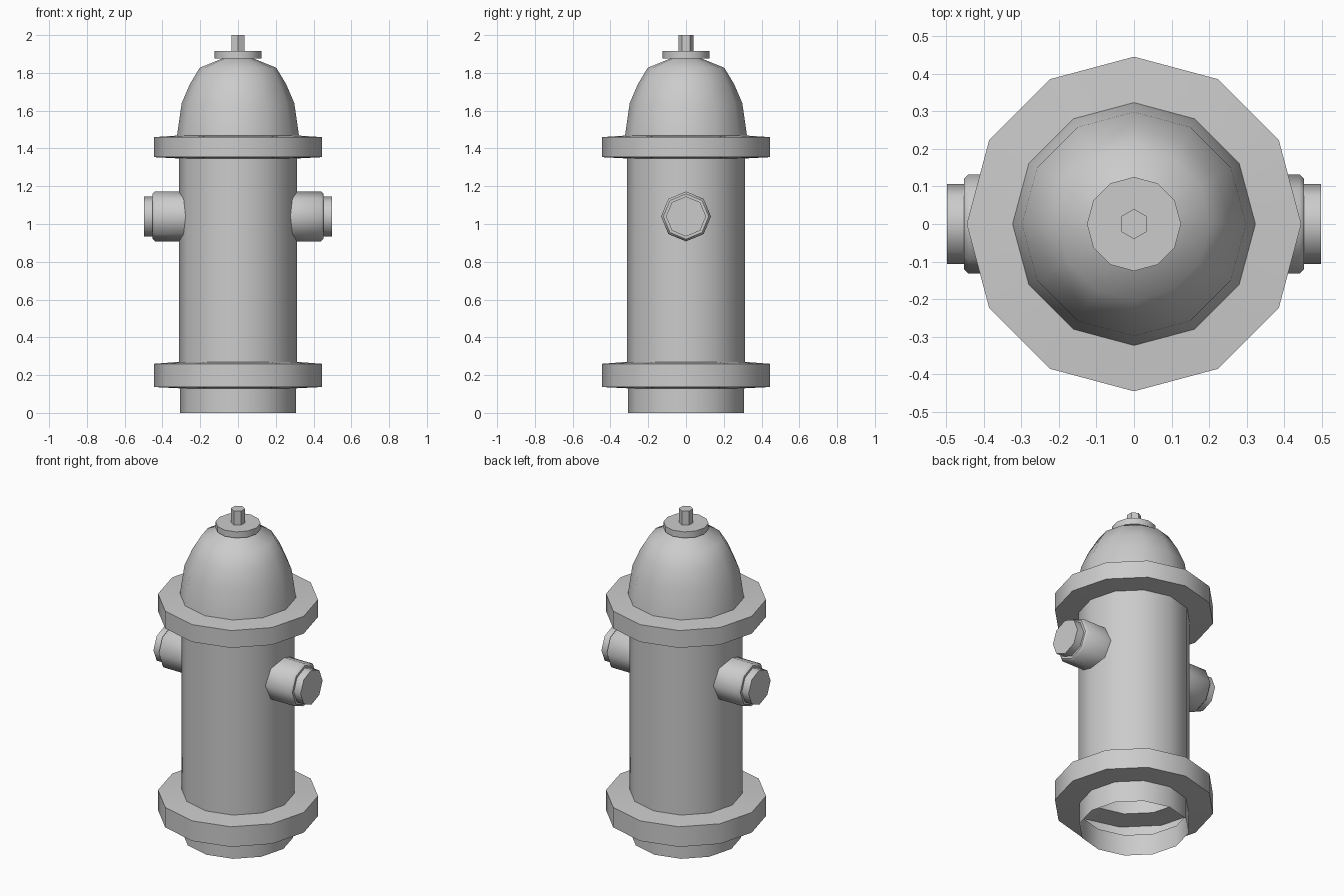
import bpy, bmesh
from math import cos, sin, pi, radians
from mathutils import Matrix

if "Cube" in bpy.data.objects:
    bpy.data.objects.remove(bpy.data.objects["Cube"])


def lathe(name, profile, sides, smooth_angle, matrix=Matrix(), closed_end=True):
    """Revolve (radius, height) points about z; the last ring gets a cap."""
    bm = bmesh.new()
    rings = [[bm.verts.new((r * cos(2 * pi * i / sides), r * sin(2 * pi * i / sides), z))
              for i in range(sides)] for r, z in profile]
    for a, b in zip(rings, rings[1:]):
        for i in range(sides):
            j = (i + 1) % sides
            bm.faces.new((a[i], a[j], b[j], b[i]))
    if closed_end:
        bm.faces.new(rings[-1])
    bm.transform(matrix)
    for f in bm.faces:
        f.smooth = True
    mesh = bpy.data.meshes.new(name)
    bm.to_mesh(mesh)
    bm.free()
    mesh.set_sharp_from_angle(angle=radians(smooth_angle))
    obj = bpy.data.objects.new(name, mesh)
    bpy.context.collection.objects.link(obj)
    return obj


# Hollow shell, open at the bottom: foot, two flanges, barrel, dome, cap disc
lathe("hydrant_body", [
    (0.307, 0.0), (0.307, 0.13), (0.445, 0.137),       # foot
    (0.445, 0.26), (0.313, 0.27),                      # lower flange
    (0.313, 1.347), (0.445, 1.354),                    # barrel
    (0.445, 1.46), (0.323, 1.468),                     # upper flange
    (0.298, 1.64), (0.255, 1.74), (0.203, 1.827), (0.08, 1.877),  # dome
    (0.125, 1.877), (0.125, 1.915)], 12, 38)           # cap disc

# Hexagonal operating nut
lathe("top_nut", [(0.04, 1.91), (0.04, 2.0)], 6, 38,
      Matrix.Rotation(radians(30), 4, 'Z'))

# Octagonal side outlets with stepped caps, one on each side
for side, sign in (("right", 1), ("left", -1)):
    lathe(side + "_outlet", [
        (0.132, 0.278), (0.132, 0.44), (0.12, 0.452),
        (0.106, 0.452), (0.106, 0.498)], 8, 46,
        Matrix.Translation((0, 0, 1.04)) @ Matrix.Rotation(sign * pi / 2, 4, 'Y'))
